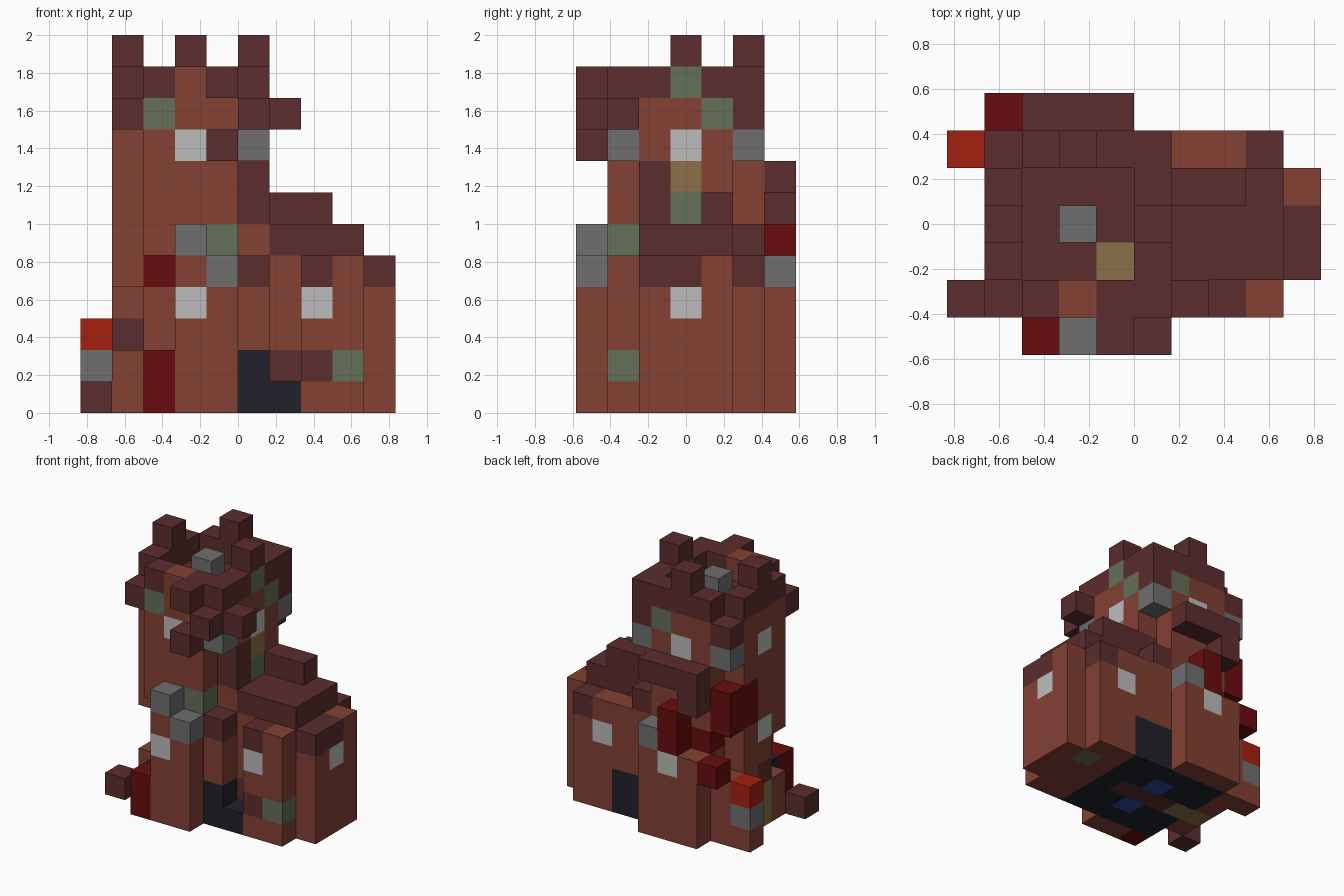
import bpy, bmesh
from mathutils import Vector

old = bpy.data.objects.get("Cube")
if old:
    bpy.data.objects.remove(old, do_unlink=True)

# Palette as display colours, converted to linear
PALETTE = {
    "dark_brown": "5c2d2e", "brick": "834134", "pale_window": "bcbcbc",
    "stone_grey": "6f6f6f", "moss_green": "656f58", "tan": "8a7147",
    "black": "21222b", "bright_red": "a5200f", "deep_red": "680d0d",
    "blue": "2e48a0",
}


def linear(code):
    chans = [int(code[n:n + 2], 16) / 255 for n in (0, 2, 4)]
    return [c / 12.92 if c < 0.04 else ((c + 0.055) / 1.055) ** 2.4 for c in chans] + [1]


materials = {}
for name, code in PALETTE.items():
    mat = bpy.data.materials.new(name)
    mat.use_nodes = True
    mat.diffuse_color = linear(code)
    bsdf = mat.node_tree.nodes["Principled BSDF"]
    bsdf.inputs["Base Color"].default_value = linear(code)
    bsdf.inputs["Roughness"].default_value = 0.9
    materials[name] = mat

SIZE = 1 / 6
grid = {}        # cell -> (part, colour)
part = ""


def span(v):
    return range(v[0], v[1] + 1) if isinstance(v, tuple) else [v]


def fill(colour, x, y, z):
    """Fill a box of cells for the current part."""
    for i in span(x):
        for j in span(y):
            for k in span(z):
                grid[i, j, k] = (part, colour)


def dot(colour, *cells):
    for cell in cells:
        fill(colour, *cell)


# Ground floor slab
part = "ground_floor"
fill("black", x=(2, 6), y=(1, 5), z=0)
fill("dark_brown", x=(3, 5), y=3, z=0)
dot("blue", (4, 2, 0), (4, 4, 0))

# Tower body: octagonal shaft
part = "tower_shaft"
fill("brick", x=(3, 4), y=(1, 5), z=(1, 8))
fill("brick", x=2, y=(1, 5), z=(5, 8))
fill("brick", x=2, y=(2, 5), z=(1, 3))
fill("deep_red", x=2, y=(2, 5), z=4)
fill("brick", x=(1, 5), y=(2, 4), z=(5, 8))
fill("brick", x=5, y=(1, 4), z=(1, 4))
fill("brick", x=1, y=(2, 4), z=4)
fill("brick", x=1, y=3, z=(0, 3))
fill("dark_brown", x=5, y=2, z=(6, 7))
dot("dark_brown", (5, 4, 6), (5, 1, 4), (1, 3, 2), (5, 5, 5))
fill("black", x=5, y=1, z=(0, 1))
fill("black", x=2, y=1, z=(0, 1))
dot("moss_green", (5, 3, 6), (4, 1, 5))
dot("tan", (5, 3, 7))
fill("deep_red", x=1, y=(4, 5), z=(5, 6))

# Tower windows and side door
part = "tower_windows"
dot("pale_window", (3, 1, 8), (5, 3, 8), (3, 5, 8), (1, 3, 8), (1, 3, 4))
part = "side_door"
fill("tan", x=(1, 2), y=3, z=0)
dot("tan", (1, 3, 1))

# Tower head: overhanging storey, brackets, parapet and merlons
part = "tower_head"
fill("dark_brown", x=(1, 5), y=(1, 5), z=9)
fill("brick", x=(3, 4), y=1, z=9)
fill("brick", x=5, y=(2, 3), z=9)
fill("brick", x=(2, 3), y=5, z=9)
fill("brick", x=1, y=(2, 4), z=9)
dot("moss_green", (2, 1, 9), (5, 4, 9), (4, 5, 9))
dot("tan", (4, 2, 9))
part = "brackets"
dot("stone_grey", (5, 1, 8), (5, 5, 8), (1, 5, 8))
part = "parapet"
fill("dark_brown", x=(2, 5), y=1, z=10)
fill("dark_brown", x=(2, 5), y=5, z=10)
fill("dark_brown", x=1, y=(2, 4), z=10)
fill("dark_brown", x=5, y=(2, 4), z=10)
dot("brick", (3, 1, 10))
dot("moss_green", (5, 3, 10))
dot("stone_grey", (3, 3, 10))
part = "merlons"
dot("dark_brown", (1, 3, 11), (5, 3, 11), (3, 5, 11))
part = "broken_blocks"
dot("dark_brown", (4, 0, 10), (5, 0, 9), (4, 0, 8), (6, 1, 9))

# Front buttress
part = "front_buttress"
fill("brick", x=(3, 4), y=0, z=(0, 3))
dot("brick", (3, 0, 4))
dot("pale_window", (3, 0, 3))
dot("stone_grey", (3, 0, 5), (4, 0, 4))
fill("deep_red", x=2, y=0, z=(0, 1))

# Rear annex and its small roof
part = "rear_annex"
fill("brick", x=(2, 4), y=6, z=(0, 3))
dot("pale_window", (3, 6, 3))
dot("stone_grey", (4, 6, 4))
fill("deep_red", x=3, y=6, z=(4, 5))
dot("deep_red", (1, 6, 3))
part = "annex_roof"
fill("dark_brown", x=(2, 4), y=6, z=7)
dot("dark_brown", (2, 6, 6))

# Ruined side wall with the burning brazier
part = "side_wall"
fill("brick", x=1, y=2, z=(0, 1))
fill("brick", x=1, y=4, z=(0, 4))
fill("brick", x=1, y=5, z=(0, 2))
part = "brazier"
dot("brick", (0, 5, 0))
dot("stone_grey", (0, 5, 1))
dot("bright_red", (0, 5, 2))
part = "fallen_block"
dot("dark_brown", (0, 1, 0))

# Hall walls
part = "hall_walls"
fill("brick", x=(7, 8), y=(1, 5), z=(0, 4))
fill("brick", x=6, y=(2, 5), z=(1, 4))
fill("brick", x=9, y=(2, 4), z=(0, 4))
fill("brick", x=5, y=5, z=(1, 4))
fill("dark_brown", x=9, y=(2, 3), z=4)
dot("dark_brown", (7, 1, 4), (8, 5, 4), (7, 1, 1), (6, 2, 1))
dot("moss_green", (8, 1, 1), (8, 4, 0))
dot("pale_window", (7, 1, 3), (7, 5, 3), (9, 3, 3))
part = "rear_doorway"
fill("black", x=(5, 6), y=5, z=(0, 1))

# Hall roof: stepped slab and ridge
part = "hall_roof"
fill("dark_brown", x=(6, 8), y=(2, 4), z=5)
fill("dark_brown", x=(6, 7), y=4, z=6)

# Build one mesh per part, keeping only the exposed cell faces
ORIGIN = Vector((-5, -3.5, 0))
for name in sorted({owner for owner, _ in grid.values()}):
    bm = bmesh.new()
    used = []
    for cell, (owner, colour) in grid.items():
        if owner != name:
            continue
        if colour not in used:
            used.append(colour)
        centre = Vector(cell) + Vector((0.5, 0.5, 0.5)) + ORIGIN
        for axis in range(3):
            for sign in (-1, 1):
                step = [0, 0, 0]
                step[axis] = sign
                if tuple(c + s for c, s in zip(cell, step)) in grid:
                    continue
                normal = Vector(step)
                u = Vector([float(n == (axis + 1) % 3) for n in range(3)])
                v = normal.cross(u)
                corners = [(-1, -1), (1, -1), (1, 1), (-1, 1)]
                face = bm.faces.new([
                    bm.verts.new((centre + (normal + u * a + v * b) / 2) * SIZE)
                    for a, b in corners])
                face.material_index = used.index(colour)
    bmesh.ops.remove_doubles(bm, verts=bm.verts, dist=0.001)
    mesh = bpy.data.meshes.new(name)
    bm.to_mesh(mesh)
    bm.free()
    for colour in used:
        mesh.materials.append(materials[colour])
    bpy.context.scene.collection.objects.link(bpy.data.objects.new(name, mesh))
